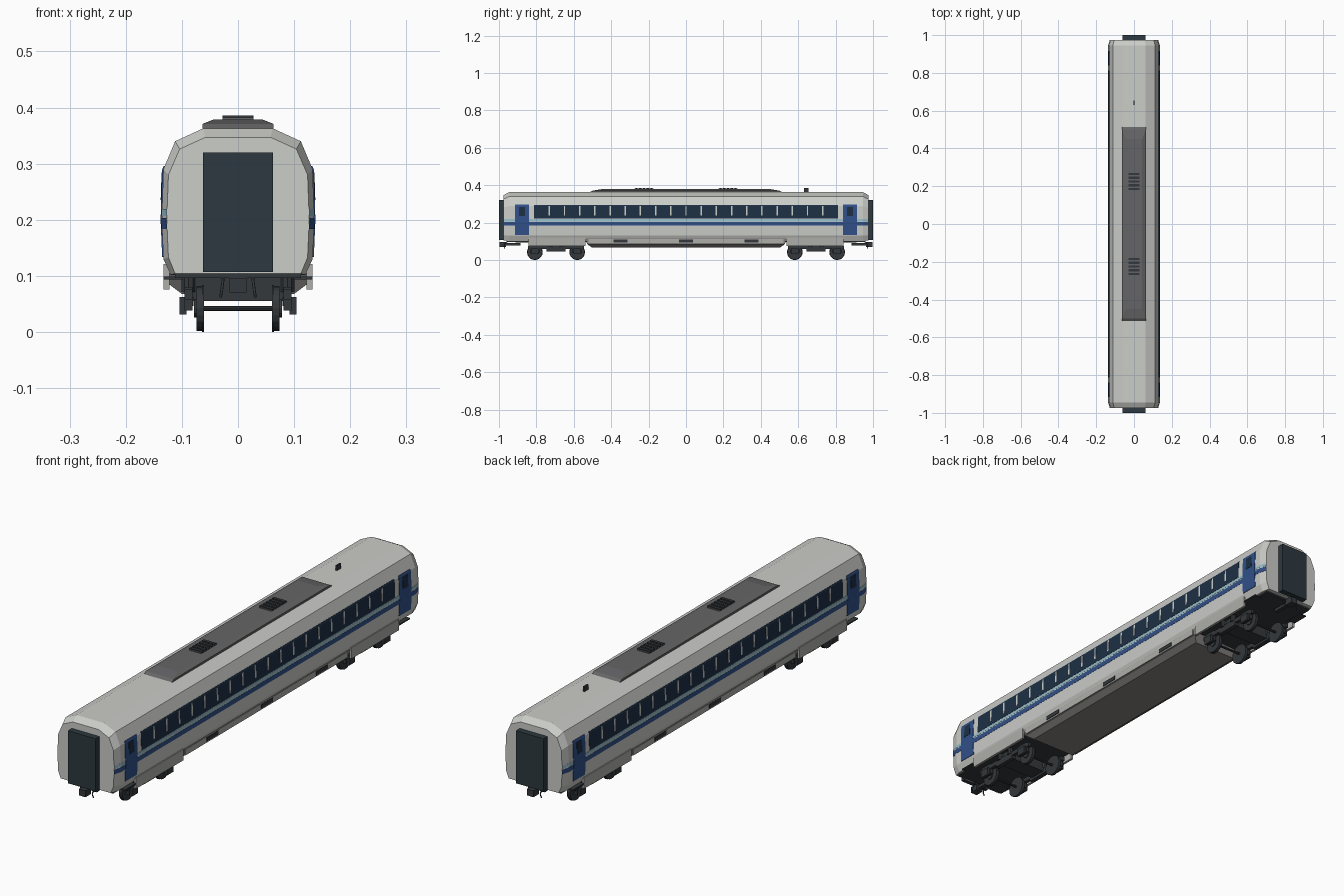
import bpy, bmesh, math
from mathutils import Matrix, Vector

if "Cube" in bpy.data.objects:
    bpy.data.objects.remove(bpy.data.objects["Cube"])


def mat(name, *rgb):
    m = bpy.data.materials.new(name)
    m.diffuse_color = (*rgb, 1)
    m.use_nodes = True
    m.node_tree.nodes["Principled BSDF"].inputs["Base Color"].default_value = m.diffuse_color
    return m


SHELL = mat("shell_grey", 0.60, 0.61, 0.58)
SKIRT = mat("skirt_grey", 0.42, 0.42, 0.40)
BELLY = mat("belly_grey", 0.24, 0.23, 0.22)
ROOF = mat("roof_grey", 0.13, 0.13, 0.135)
DARK = mat("dark", 0.035, 0.04, 0.045)
RUBBER = mat("gangway_dark", 0.025, 0.04, 0.05)
GLASS = mat("glass", 0.012, 0.03, 0.06)
BLUE = mat("blue", 0.03, 0.08, 0.25)
CYAN = mat("pale_blue", 0.30, 0.52, 0.60)


def finish(name, bm, material):
    bmesh.ops.recalc_face_normals(bm, faces=bm.faces)
    me = bpy.data.meshes.new(name)
    bm.to_mesh(me)
    bm.free()
    me.materials.append(material)
    ob = bpy.data.objects.new(name, me)
    bpy.context.collection.objects.link(ob)
    return ob


def add_box(bm, x0, x1, y0, y1, z0, z1):
    m = Matrix.Translation(((x0 + x1) / 2, (y0 + y1) / 2, (z0 + z1) / 2))
    bmesh.ops.create_cube(bm, size=1, matrix=m @ Matrix.Diagonal((x1 - x0, y1 - y0, z1 - z0, 1)))


def boxes(name, material, dims):
    bm = bmesh.new()
    for d in dims:
        add_box(bm, *d)
    return finish(name, bm, material)


def add_cyl(bm, x0, x1, y, z, r, n=20, r2=None):
    m = Matrix.Translation(((x0 + x1) / 2, y, z)) @ Matrix.Rotation(math.pi / 2, 4, 'Y')
    bmesh.ops.create_cone(bm, cap_ends=True, segments=n, radius1=r, radius2=r2 or r, depth=abs(x1 - x0), matrix=m)


def loft(name, rings, material):
    bm = bmesh.new()
    vs = [[bm.verts.new(p) for p in ring] for ring in rings]
    n = len(vs[0])
    for a, b in zip(vs, vs[1:]):
        for i in range(n):
            bm.faces.new((a[i], a[(i + 1) % n], b[(i + 1) % n], b[i]))
    bm.faces.new(vs[0])
    bm.faces.new(vs[-1])
    return finish(name, bm, material)


def mirrored(half):
    return half + [(-x, z) for x, z in reversed(half)]


# Body shell: lofted cross-section with chamfered ends
HALF = [(0.120, 0.102), (0.133, 0.13), (0.136, 0.20), (0.133, 0.29), (0.112, 0.34), (0.062, 0.363)]
END = [(0.112, 0.104), (0.124, 0.133), (0.127, 0.20), (0.124, 0.28), (0.104, 0.326), (0.058, 0.347)]
rings = []
for y, prof in ((-0.975, END), (-0.945, HALF), (0.945, HALF), (0.975, END)):
    rings.append([(x, y, z) for x, z in mirrored(prof)])
loft("body_shell", rings, SHELL)


def side_x(y, z):
    t = min(1, max(0, (abs(y) - 0.945) / 0.03))
    prof = [(a[0] + (b[0] - a[0]) * t, a[1] + (b[1] - a[1]) * t) for a, b in zip(HALF, END)]
    for (xa, za), (xb, zb) in zip(prof, prof[1:]):
        if z <= zb:
            return xa + (xb - xa) * (z - za) / (zb - za)
    return prof[-1][0]


# Thin panels that follow the curved sides, on both sides
def panels(name, material, spans, zs, off):
    bm = bmesh.new()
    for s in (-1, 1):
        for ys in spans:
            rows = []
            for y in ys:
                ring = [(s * (side_x(y, z) + off), y, z) for z in zs]
                ring += [(s * (side_x(y, z) - 0.004), y, z) for z in reversed(zs)]
                rows.append([bm.verts.new(p) for p in ring])
            n = len(rows[0])
            for a, b in zip(rows, rows[1:]):
                for i in range(n):
                    bm.faces.new((a[i], a[(i + 1) % n], b[(i + 1) % n], b[i]))
            bm.faces.new(rows[0])
            bm.faces.new(rows[-1])
    return finish(name, bm, material)


full = [(-0.974, -0.945, 0.945, 0.974)]
panels("blue_stripe", BLUE, full, [0.184, 0.2, 0.203], 0.0008)
panels("pale_stripe", CYAN, full, [0.207, 0.219], 0.0008)
panels("window_band", GLASS, [(-0.812, 0.812)], [0.221, 0.29, 0.295], 0.001)
pillars = [-0.812 + 0.0812 * i for i in range(1, 20)]
panels("window_pillars", SHELL, [(y - 0.004, y + 0.004) for y in pillars], [0.237, 0.288], 0.002)
panels("doors", BLUE, [(c - 0.038, c + 0.038) for c in (-0.877, 0.877)], [0.134, 0.2, 0.29, 0.296], 0.002)
panels("door_windows", GLASS, [(c - 0.017, c + 0.017) for c in (-0.877, 0.877)], [0.235, 0.284], 0.003)

# Gangway bellows on both ends
gang = boxes("gangways", RUBBER, [(-0.062, 0.062, s * 0.985 - 0.015, s * 0.985 + 0.015, 0.107, 0.32) for s in (-1, 1)])

# Roof equipment housing, grilles and aerial
rings = []
for z, hx, hy in ((0.358, 0.063, 0.52), (0.371, 0.063, 0.50), (0.379, 0.043, 0.45)):
    rings.append([(sx * hx, sy * hy, z) for sx, sy in ((-1, -1), (1, -1), (1, 1), (-1, 1))])
loft("roof_housing", rings, ROOF)
slats = [(-0.028, 0.028, c + i * 0.02 - 0.006, c + i * 0.02 + 0.006, 0.375, 0.386)
         for c in (-0.225, 0.225) for i in range(-2, 3)]
boxes("roof_grille_slats", DARK, slats)
boxes("roof_grille_bases", ROOF, [(-0.028, 0.028, c - 0.05, c + 0.05, 0.375, 0.382) for c in (-0.225, 0.225)])
boxes("roof_aerial", DARK, [(-0.003, 0.003, 0.63, 0.655, 0.36, 0.384)])

# Underframe floor and central equipment pod
boxes("underframe_floor", DARK, [(-0.112, 0.112, -0.96, 0.96, 0.096, 0.106)])
POD = [(0.100, 0.068), (0.124, 0.086), (0.128, 0.114)]
ends = {0.068: 0.505, 0.086: 0.53, 0.114: 0.535}
loft("equipment_pod", [[(x, s * ends[z], z) for x, z in mirrored(POD)] for s in (-1, 1)], BELLY)
boxes("pod_side_panels", SKIRT, [(s * 0.1265 - 0.003, s * 0.1265 + 0.003, -0.52, 0.52, 0.088, 0.112) for s in (-1, 1)])
boxes("pod_vents", DARK, [(s * 0.129 - 0.003, s * 0.129 + 0.003, y - 0.037, y + 0.037, 0.094, 0.11)
                          for s in (-1, 1) for y in (-0.35, 0, 0.35)])

# Skirts over the bogies and door steps
boxes("bogie_skirts", SKIRT, [(s * 0.1275 - 0.005, s * 0.1275 + 0.005, e * 0.69 - 0.152, e * 0.69 + 0.152, 0.076, 0.121)
                              for s in (-1, 1) for e in (-1, 1)])
boxes("door_steps", DARK, [(s * 0.116 - 0.017, s * 0.116 + 0.017, e * 0.877 - 0.035, e * 0.877 + 0.035, 0.094, 0.099)
                           for s in (-1, 1) for e in (-1, 1)])

# Bogies: wheelsets, side frames, axle boxes, springs, bolster
for c, label in ((-0.695, "front"), (0.695, "rear")):
    wheels, frame = bmesh.new(), bmesh.new()
    for dy in (-0.113, 0.113):
        y = c + dy
        add_cyl(wheels, -0.07, 0.07, y, 0.042, 0.005, 10)
        for s in (-1, 1):
            add_cyl(wheels, s * 0.064, s * 0.074, y, 0.042, 0.040)
            add_cyl(wheels, s * 0.061, s * 0.064, y, 0.042, 0.042)
            add_cyl(wheels, s * 0.074, s * 0.078, y, 0.042, 0.016, 12)
            add_box(frame, s * 0.098 - 0.006, s * 0.098 + 0.006, y - 0.02, y + 0.02, 0.031, 0.062)
            add_box(frame, s * 0.088 - 0.007, s * 0.088 + 0.007, y - 0.026, y + 0.026, 0.038, 0.08)
    for s in (-1, 1):
        add_box(frame, s * 0.088 - 0.007, s * 0.088 + 0.007, c - 0.15, c + 0.15, 0.058, 0.076)
        add_box(frame, s * 0.088 - 0.009, s * 0.088 + 0.009, c - 0.05, c + 0.05, 0.046, 0.062)
        for dy in (-0.03, 0.03):
            m = Matrix.Translation((s * 0.088, c + dy, 0.086))
            bmesh.ops.create_cone(frame, cap_ends=True, segments=10, radius1=0.013, radius2=0.013, depth=0.03, matrix=m)
    add_box(frame, -0.088, 0.088, c - 0.035, c + 0.035, 0.055, 0.098)
    finish(label + "_wheelsets", wheels, DARK)
    finish(label + "_bogie_frame", frame, DARK)

# Couplers and brake hoses
for e, label in ((-1, "front"), (1, "rear")):
    bm = bmesh.new()
    add_box(bm, -0.008, 0.008, e * 0.93 - 0.045, e * 0.93 + 0.045, 0.077, 0.09)
    add_box(bm, -0.015, 0.015, e * 0.98 - 0.018, e * 0.98 + 0.018, 0.07, 0.096)
    finish(label + "_coupler", bm, DARK)
    for s, side in ((-1, "left"), (1, "right")):
        cu = bpy.data.curves.new(label + "_" + side + "_hose", 'CURVE')
        cu.dimensions = '3D'
        cu.bevel_depth = 0.0025
        cu.bevel_resolution = 1
        cu.use_fill_caps = True
        sp = cu.splines.new('POLY')
        pts = [(0.027, 0.95, 0.1), (0.027, 0.966, 0.09), (0.029, 0.974, 0.075), (0.031, 0.97, 0.062)]
        sp.points.add(len(pts) - 1)
        for p, (x, y, z) in zip(sp.points, pts):
            p.co = (s * x, e * y, z, 1)
        cu.materials.append(DARK)
        ob = bpy.data.objects.new(cu.name, cu)
        bpy.context.collection.objects.link(ob)
